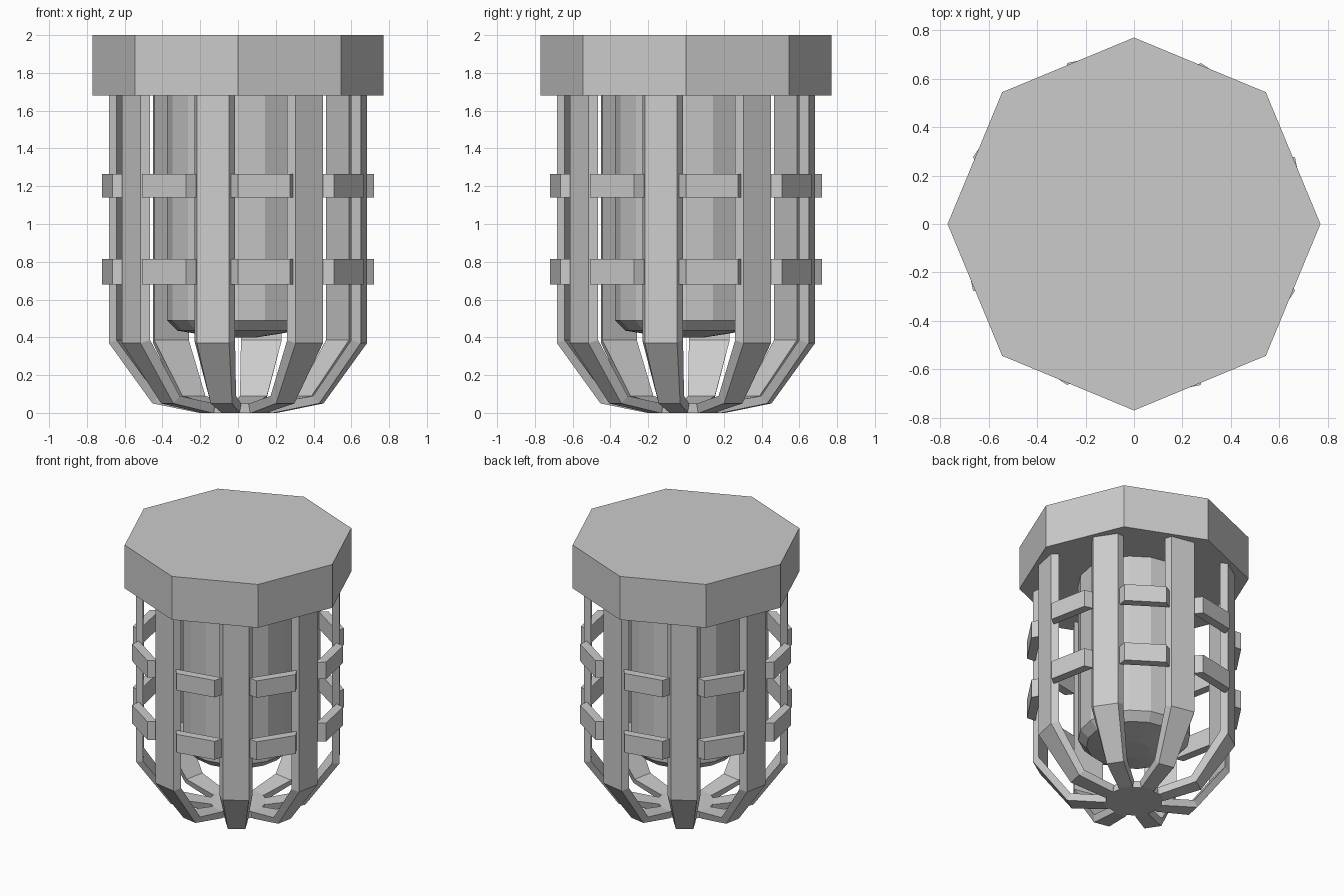
import bpy, bmesh
from math import pi, sin, cos, tau

cube = bpy.data.objects.get("Cube")
if cube:
    bpy.data.objects.remove(cube, do_unlink=True)

GREY = (0.6, 0.6, 0.6, 1)
grey = bpy.data.materials.new("light_grey")
grey.use_nodes = True
grey.diffuse_color = GREY
grey.node_tree.nodes["Principled BSDF"].inputs["Base Color"].default_value = GREY

CAP_Z = 1.68
COUNT = 8


def finish(name, bm):
    bmesh.ops.recalc_face_normals(bm, faces=bm.faces)
    mesh = bpy.data.meshes.new(name)
    bm.to_mesh(mesh)
    bm.free()
    mesh.materials.append(grey)
    obj = bpy.data.objects.new(name, mesh)
    bpy.context.collection.objects.link(obj)
    return obj


def loft(bm, rings):
    """Skin closed rings of points and cap both ends."""
    loops = [[bm.verts.new(p) for p in ring] for ring in rings]
    n = len(loops[0])
    for a, b in zip(loops, loops[1:]):
        for i in range(n):
            j = (i + 1) % n
            bm.faces.new((a[i], a[j], b[j], b[i]))
    bm.faces.new(loops[0])
    bm.faces.new(loops[-1])


def turned(name, profile, sides):
    """Faceted solid of revolution from (radius, z) points."""
    bm = bmesh.new()
    loft(bm, [[(r * cos(tau * i / sides), r * sin(tau * i / sides), z)
               for i in range(sides)] for r, z in profile])
    return finish(name, bm)


def place(angle, radius, side, z):
    """Point given by distance out along an angle and offset sideways."""
    return (radius * cos(angle) - side * sin(angle),
            radius * sin(angle) + side * cos(angle), z)


# Octagonal cap, faceted bulb and hub under the cage
turned("cap", [(0.77, CAP_Z), (0.77, 2)], 8)
turned("bulb", [(0.1, 0.4), (0.32, 0.435), (0.375, 0.49), (0.375, CAP_Z)], 16)
turned("cage_hub", [(0.19, 0), (0.19, 0.05)], 16)

# Ribs: each row is outer (radius, half width, z), then inner
RIB = [((0.68, 0.087, CAP_Z), (0.633, 0.11, CAP_Z)),
       ((0.68, 0.087, 0.37), (0.633, 0.11, 0.385)),
       ((0.45, 0.058, 0.05), (0.42, 0.073, 0.09)),
       ((0.2, 0.048, 0), (0.19, 0.055, 0.05)),
       ((0.1, 0.03, 0), (0.1, 0.03, 0.05))]
bm = bmesh.new()
for k in range(COUNT):
    angle = -pi / 2 - pi / 16 + k * tau / COUNT
    loft(bm, [[place(angle, ro, -wo, zo), place(angle, ro, wo, zo),
               place(angle, ri, wi, zi), place(angle, ri, -wi, zi)]
              for (ro, wo, zo), (ri, wi, zi) in RIB])
finish("cage_ribs", bm)

# Two hoops of tapered plates bridging the gaps between ribs
for name, low, high in (("lower_hoop", 0.68, 0.815), ("upper_hoop", 1.14, 1.265)):
    bm = bmesh.new()
    for k in range(COUNT):
        angle = -pi / 2 + pi / 16 + k * tau / COUNT
        loft(bm, [[place(angle, r, s, z) for r, s in
                   ((0.706, -0.14), (0.706, 0.14), (0.645, 0.17), (0.645, -0.17))]
                  for z in (low, high)])
    finish(name, bm)
